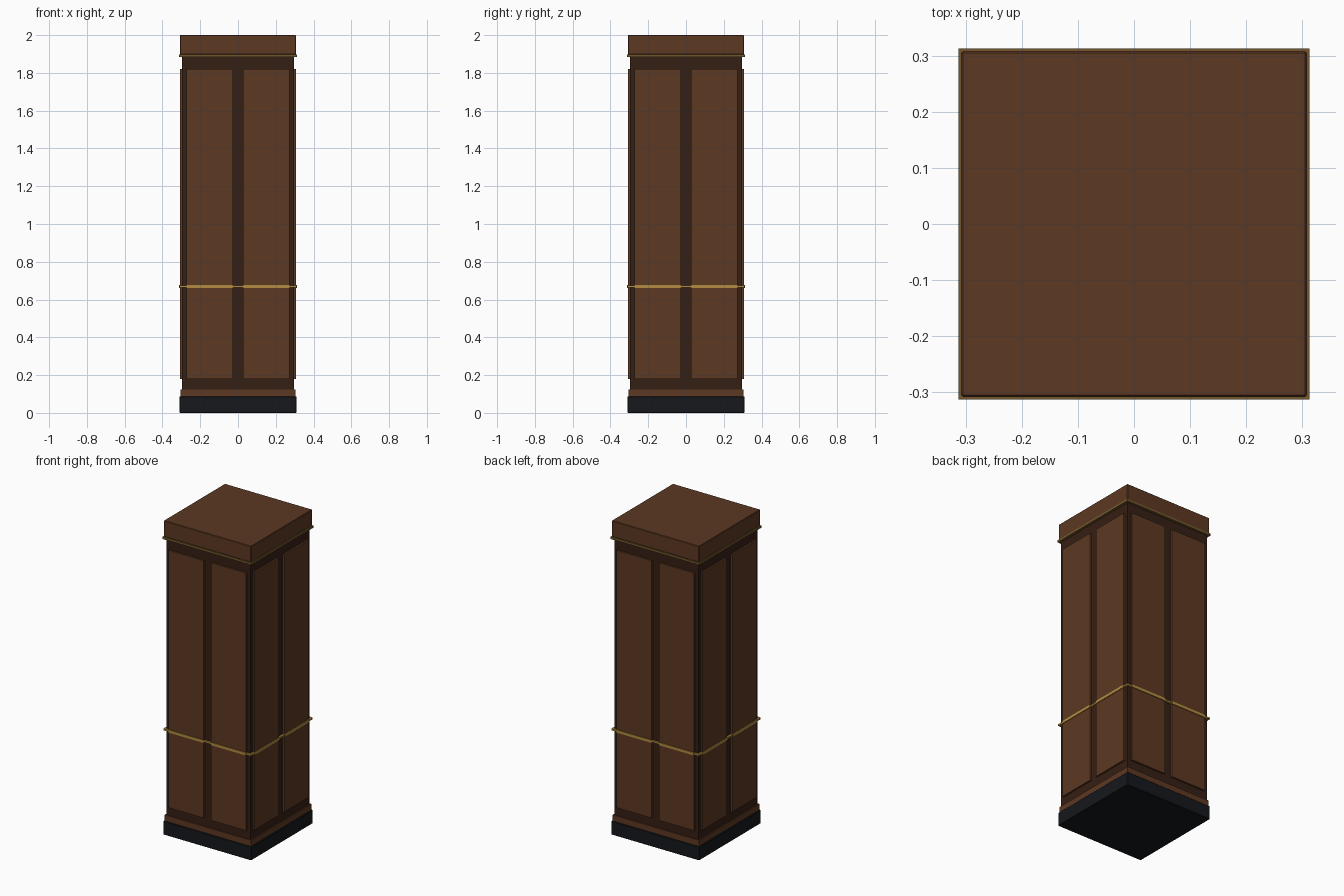
import bpy
from math import pi
from mathutils import Matrix, Vector

if "Cube" in bpy.data.objects:
    bpy.data.objects.remove(bpy.data.objects["Cube"])


def material(name, color):
    m = bpy.data.materials.new(name)
    m.diffuse_color = (*color, 1)
    m.use_nodes = True
    m.node_tree.nodes["Principled BSDF"].inputs["Base Color"].default_value = m.diffuse_color
    return m


WOOD = material("wood", (0.107, 0.040, 0.016))
DARK = material("dark_wood", (0.036, 0.014, 0.007))
BLACK = material("black_stone", (0.008, 0.009, 0.012))
GOLD = material("gold", (0.45, 0.26, 0.05))
OLD_GOLD = material("aged_gold", (0.17, 0.095, 0.025))


def box(name, lo, hi, mat, turn=0):
    """Box between two corners, turned about the column axis."""
    bpy.ops.mesh.primitive_cube_add(size=1)
    ob = bpy.context.object
    ob.name = name
    lo, hi = Vector(lo), Vector(hi)
    ob.data.transform(Matrix.Rotation(turn, 4, 'Z')
                      @ Matrix.Translation((lo + hi) / 2)
                      @ Matrix.Diagonal((*(hi - lo), 1)))
    ob.data.materials.append(mat)
    return ob


def slab(name, half, z0, z1, mat, bevel=0):
    """Square layer of the column."""
    ob = box(name, (-half, -half, z0), (half, half, z1), mat)
    if bevel:
        b = ob.modifiers.new("bevel", 'BEVEL')
        b.width = bevel
        b.segments = 1
    return ob


# Stacked layers: plinth, base moulding, shaft, cornice
slab("plinth", 0.31, 0, 0.087, BLACK, 0.003)
slab("base_moulding", 0.304, 0.087, 0.125, WOOD)
slab("shaft", 0.297, 0.125, 1.89, DARK)
slab("cornice_trim", 0.3125, 1.883, 1.897, OLD_GOLD)
slab("cornice", 0.308, 1.897, 2.0, WOOD, 0.003)

# Thin gold band running right round the shaft
slab("gold_band", 0.3095, 0.664, 0.675, GOLD)

# Two raised panels per face, each with a thicker gold strip
for i, face in enumerate(("front", "right", "back", "left")):
    for side, x0 in (("left", -0.273), ("right", 0.026)):
        x1 = x0 + 0.247
        box(f"{face}_panel_{side}", (x0, -0.308, 0.18),
            (x1, -0.29, 1.82), WOOD, i * pi / 2)
        box(f"{face}_gold_strip_{side}", (x0, -0.3125, 0.661),
            (x1, -0.30, 0.678), GOLD, i * pi / 2)
